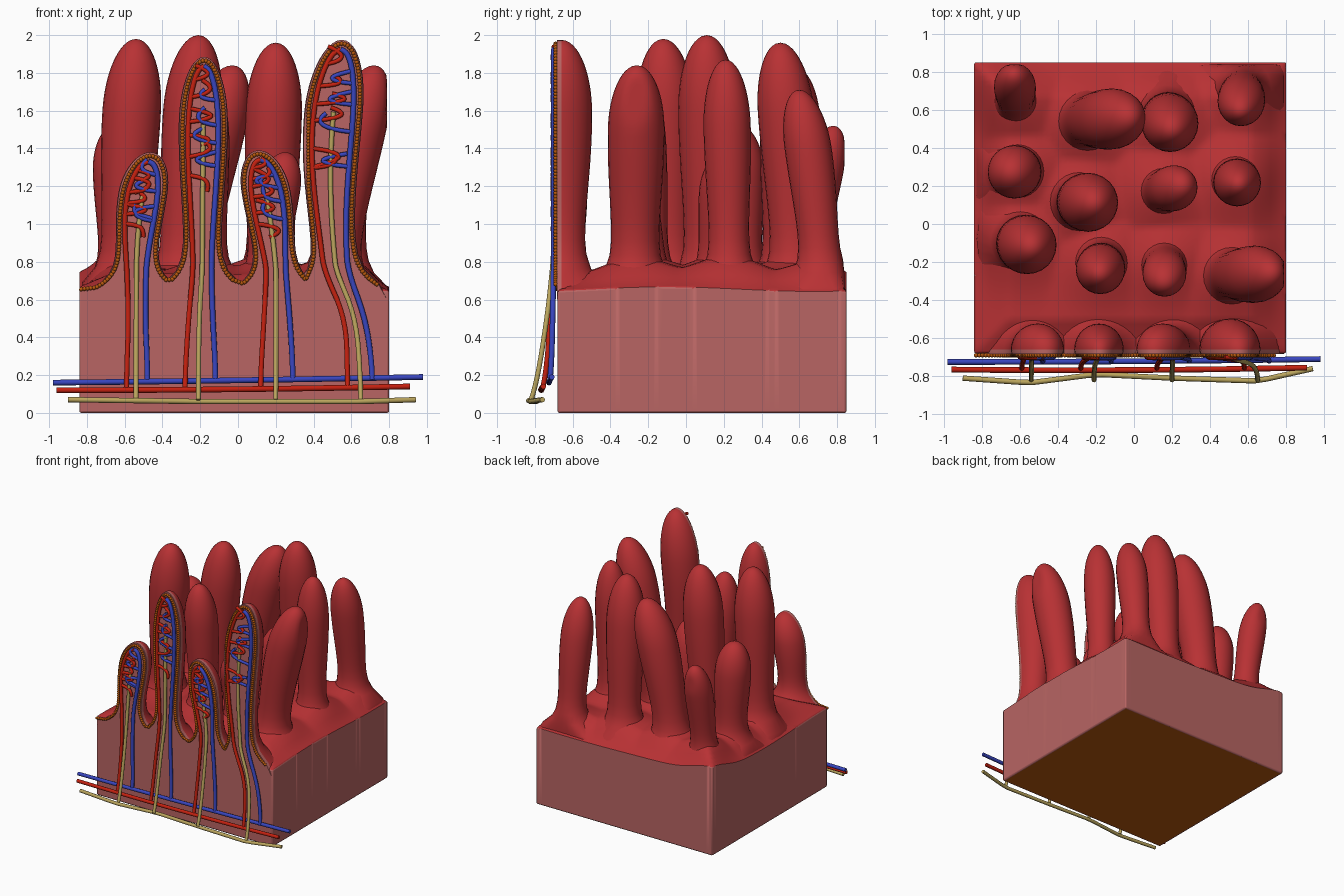
import bpy, bmesh, math, random
from mathutils import Matrix, Vector

random.seed(7)
cube = bpy.data.objects.get("Cube")
if cube:
    bpy.data.objects.remove(cube)

LEFT, RIGHT, FRONT, BACK = -0.84, 0.8, -0.68, 0.85
ROOT, MARGIN, FLARE = 0.6, 0.012, 0.16


def material(name, color):
    m = bpy.data.materials.new(name)
    m.use_nodes = True
    m.diffuse_color = (*color, 1)
    m.node_tree.nodes["Principled BSDF"].inputs["Base Color"].default_value = (*color, 1)
    return m


TISSUE = material("tissue red", (0.48, 0.031, 0.034))
PINK = material("section pink", (0.48, 0.13, 0.125))
BROWN = material("lining brown", (0.48, 0.1, 0.004))
ARTERY = material("artery red", (0.56, 0.015, 0.005))
VEIN = material("vein blue", (0.04, 0.06, 0.52))
LYMPH = material("lymph yellow", (0.5, 0.38, 0.11))

# Full villi: base x, y, tip x, y, height, radius
VILLI = [
    (-0.62, 0.63, -0.63, 0.78, 1.52, 0.11), (-0.26, 0.54, -0.03, 0.56, 1.84, 0.16),
    (0.17, 0.58, 0.2, 0.5, 1.96, 0.15), (0.57, 0.72, 0.56, 0.6, 1.71, 0.125),
    (-0.61, 0.28, -0.64, 0.27, 1.53, 0.14), (-0.29, 0.12, -0.21, 0.11, 2.0, 0.155),
    (0.14, 0.17, 0.25, 0.2, 1.38, 0.12), (0.53, 0.23, 0.55, 0.21, 1.87, 0.125),
    (-0.6, -0.09, -0.54, -0.12, 1.98, 0.155), (-0.17, -0.2, -0.18, -0.26, 1.79, 0.13),
    (0.16, -0.2, 0.16, -0.3, 1.3, 0.115), (0.5, -0.27, 0.72, -0.26, 1.84, 0.15),
]
# Sectioned villi: base x, tip x, bow, height, radius, feet of artery, vein, lymph vessel
SECTIONS = [
    (-0.535, -0.465, -0.015, 1.38, 0.13, -0.59, -0.48, -0.54),
    (-0.19, -0.18, 0, 1.885, 0.13, -0.28, -0.12, -0.21),
    (0.21, 0.11, 0, 1.39, 0.13, 0.12, 0.29, 0.2),
    (0.535, 0.55, -0.05, 1.975, 0.155, 0.58, 0.71, 0.65),
]


def radius(z, h, r, neck, flare=FLARE):
    t = min(max((z - ROOT) / (h - ROOT), 0), 1)
    s = min(max((t - 0.1) / 0.6, 0), 1)
    body = r * (neck + (1 - neck) * s * s * (3 - 2 * s))
    if t > 0.72:
        body *= math.sqrt(max(0, 1 - ((t - 0.72) / 0.28) ** 2))
    return body + flare * math.exp((0.66 - z) / 0.085) * (1 - t)


def centre(z, h, a, b, bow=0):
    t = min(max((z - ROOT) / (h - ROOT), 0), 1)
    return a + (b - a) * t ** 1.5 + bow * math.sin(math.pi * t)


def levels(h, n):
    return [ROOT + (h - ROOT) * (1 - (1 - i / n) ** 1.7) for i in range(n + 1)]


def finish(bm, name, mats, angle=50):
    bmesh.ops.remove_doubles(bm, verts=bm.verts, dist=0.0005)
    bmesh.ops.recalc_face_normals(bm, faces=bm.faces)
    mesh = bpy.data.meshes.new(name)
    bm.to_mesh(mesh)
    bm.free()
    for m in mats:
        mesh.materials.append(m)
    ob = bpy.data.objects.new(name, mesh)
    bpy.context.collection.objects.link(ob)
    bpy.ops.object.select_all(action='DESELECT')
    ob.select_set(True)
    bpy.context.view_layer.objects.active = ob
    bpy.ops.object.shade_smooth_by_angle(angle=math.radians(angle))
    return ob


def loft(bm, rings, cut=False):
    rows = [[bm.verts.new(p) for p in ring] for ring in rings]
    n = len(rows[0])
    for low, high in zip(rows, rows[1:]):
        for i in range(n):
            j = (i + 1) % n
            f = bm.faces.new((low[i], low[j], high[j], high[i]))
            f.material_index = int(cut and i >= n - 3)


def clamp_x(x):
    return min(max(x, LEFT + MARGIN), RIGHT - MARGIN)


def clamp_y(y):
    return min(max(y, FRONT + MARGIN), BACK - MARGIN)


# Free-standing villi
for k, (ax, ay, bx, by, h, r) in enumerate(VILLI):
    bm = bmesh.new()
    rings = []
    for z in levels(h, 26):
        w = radius(z, h, r, 0.78)
        x, y = centre(z, h, ax, bx), centre(z, h, ay, by)
        rings.append([(clamp_x(x + w * math.cos(a * math.tau / 24)),
                       clamp_y(y + w * math.sin(a * math.tau / 24)), z) for a in range(24)])
    loft(bm, rings)
    finish(bm, f"villus_{k + 1}", [TISSUE])

# Halved villi with a flat cut face and pink rim
for k, (a, b, bow, h, r, *feet) in enumerate(SECTIONS):
    bm = bmesh.new()
    rings = []
    edge = FRONT - 0.004
    for z in levels(h, 28):
        w, x = radius(z, h, r, 0.7), centre(z, h, a, b, bow)
        ring = [(clamp_x(x + w * math.cos(i * math.pi / 14)),
                 -0.66 + 1.05 * w * math.sin(i * math.pi / 14), z) for i in range(15)]
        rings.append(ring + [(clamp_x(x - w * 0.97), edge, z), (clamp_x(x + w * 0.97), edge, z)])
    loft(bm, rings, cut=True)
    finish(bm, f"cut_villus_{k + 1}", [TISSUE, PINK], 40)


# Tissue block with a wavy upper surface that swells around each villus
def ground(x, y):
    edge = min(x - LEFT, RIGHT - x, y - FRONT, BACK - y)
    z = 0.655 + 0.08 * min(edge / 0.18, 1) + 0.012 * math.sin(4 * y + 2.5 * x)
    z += 0.08 * math.exp(-((x - LEFT) ** 2 + (y - BACK) ** 2) / 0.06)
    near = min(math.hypot(x - v[0], y - v[1]) for v in VILLI)
    return z + 0.09 * math.exp(-(near / 0.22) ** 2) * min(edge / 0.1, 1)


bm = bmesh.new()
bmesh.ops.create_grid(bm, x_segments=60, y_segments=60, size=0.5)
for v in bm.verts:
    v.co.x = LEFT + (v.co.x + 0.5) * (RIGHT - LEFT)
    v.co.y = FRONT + (v.co.y + 0.5) * (BACK - FRONT)
    v.co.z = ground(v.co.x, v.co.y)
rim = [e for e in bm.edges if e.is_boundary]
walls = bmesh.ops.extrude_edge_only(bm, edges=rim)["geom"]
for g in walls:
    if isinstance(g, bmesh.types.BMVert):
        g.co.z = 0
    elif isinstance(g, bmesh.types.BMFace):
        g.material_index = 1
base = bmesh.ops.contextual_create(bm, geom=[e for e in bm.edges if e.is_boundary])["faces"]
for f in base:
    f.material_index = 1
bmesh.ops.inset_region(bm, faces=base, thickness=0.015)
for f in base:
    f.material_index = 2
block = finish(bm, "tissue_block", [TISSUE, PINK, BROWN], 40)
bev = block.modifiers.new("soft_edges", 'BEVEL')
bev.width, bev.segments, bev.limit_method = 0.01, 2, 'ANGLE'
bev.angle_limit = math.radians(60)

# Beaded lining that follows the cut outline
path = [Vector((LEFT + 0.01, 0.655))]
for k, (a, b, bow, h, r, *feet) in enumerate(SECTIONS):
    h, r = h - 0.02, r - 0.02
    lo = LEFT if k == 0 else (SECTIONS[k - 1][0] + a) / 2
    hi = RIGHT if k == 3 else (SECTIONS[k + 1][0] + a) / 2
    zs = [z for z in levels(h, 60) if z > 0.66]
    left = [Vector((centre(z, h, a, b, bow) - radius(z, h, r, 0.67), z)) for z in zs]
    right = [Vector((centre(z, h, a, b, bow) + radius(z, h, r, 0.67), z)) for z in reversed(zs)]
    path += [p for p in left + right if lo < p.x < hi]
bm = bmesh.new()
step, carry = 0.017, 0.0
for p, q in zip(path, path[1:]):
    length = (q - p).length
    while carry < length:
        c = p.lerp(q, carry / length)
        bmesh.ops.create_icosphere(bm, subdivisions=1, radius=0.013,
                                   matrix=Matrix.Translation((c.x, -0.69, c.y)))
        carry += step
    carry -= length
finish(bm, "beaded_lining", [BROWN], 80)


# Vessels as round tubes
def tubes(name, mat, lines, r, order=3):
    cu = bpy.data.curves.new(name, 'CURVE')
    cu.dimensions, cu.bevel_depth, cu.bevel_resolution = '3D', r, 2
    cu.use_fill_caps, cu.resolution_u = True, 5
    for pts in lines:
        s = cu.splines.new('NURBS')
        s.points.add(len(pts) - 1)
        for sp, p in zip(s.points, pts):
            sp.co = (*p, 1)
        s.order_u, s.use_endpoint_u = order, True
    cu.materials.append(mat)
    bpy.context.collection.objects.link(bpy.data.objects.new(name, cu))


def depth(z, main):
    return -0.7 + (main + 0.7) * max(0, 1 - z / 0.9) ** 1.5


def lumen(section, z):
    a, b, bow, h, r, *feet = section
    return centre(z, h, a, b, bow), radius(z, h - 0.05, r - 0.05, 0.6, 0)


def riser(section, foot, start, main, side, reach):
    a, h = section[0], section[3]
    top = ROOT + (h - 0.05 - ROOT) * reach
    pts = [(foot, main, start), (foot, depth(start + 0.08, main), start + 0.08),
           (foot + 0.2 * (a - foot), depth(0.5, main), 0.5)]
    for i in range(16):
        z = 0.75 + (top - 0.75) * (1 - (1 - i / 15) ** 1.7)
        c, w = lumen(section, z)
        pts.append((c + side * w, depth(z, main), z))
    return pts


# Looping capillaries that leave one wall of a villus and curl back
def capillaries(section, side, count, low, high):
    h, out = section[3], []
    for i in range(count):
        z = ROOT + (h - ROOT) * (low + (high - low) * (i + random.random() * 0.6) / count)
        c, w = lumen(section, z)
        d = random.choice((-1, 1, 1)) * random.uniform(0.05, 0.1)
        inner = random.uniform(0.3, 0.9)
        end = random.choice((0.9, 0.1, -0.3))
        out.append([(c + side * w, -0.7, z), (c, -0.705, z + d * 0.1),
                    (c - side * w * inner, -0.705, z + d * 0.6),
                    (c + side * w * end, -0.7, z + d)])
    return out


arteries, veins, lymphs, red_links, blue_links = [], [], [], [], []
for s in SECTIONS:
    arteries.append(riser(s, s[5], 0.125, -0.76, -1, 1))
    veins.append(riser(s, s[6], 0.175, -0.72, 1, 1))
    lymphs.append(riser(s, s[7], 0.07, -0.82, 0, 0.75))
    red_links += capillaries(s, -1, 6, 0.5, 0.95)
    blue_links += capillaries(s, 1, 4, 0.5, 0.9)
tubes("artery_branches", ARTERY, arteries, 0.0135)
tubes("vein_branches", VEIN, veins, 0.0145)
tubes("lymph_branches", LYMPH, lymphs, 0.013)
tubes("artery_capillaries", ARTERY, red_links, 0.0115)
tubes("vein_capillaries", VEIN, blue_links, 0.0115)
tubes("main_vein", VEIN, [[(-0.98, -0.725, 0.16), (0, -0.725, 0.17), (0.98, -0.71, 0.19)]], 0.015)
tubes("main_artery", ARTERY, [[(-0.96, -0.765, 0.12), (0, -0.775, 0.12), (0.91, -0.755, 0.14)]], 0.015)
tubes("main_lymph", LYMPH, [[(-0.9, -0.81, 0.07), (-0.55, -0.835, 0.065), (-0.2, -0.79, 0.06),
                             (0.2, -0.81, 0.06), (0.65, -0.825, 0.06), (0.94, -0.76, 0.07)]], 0.014, 2)
